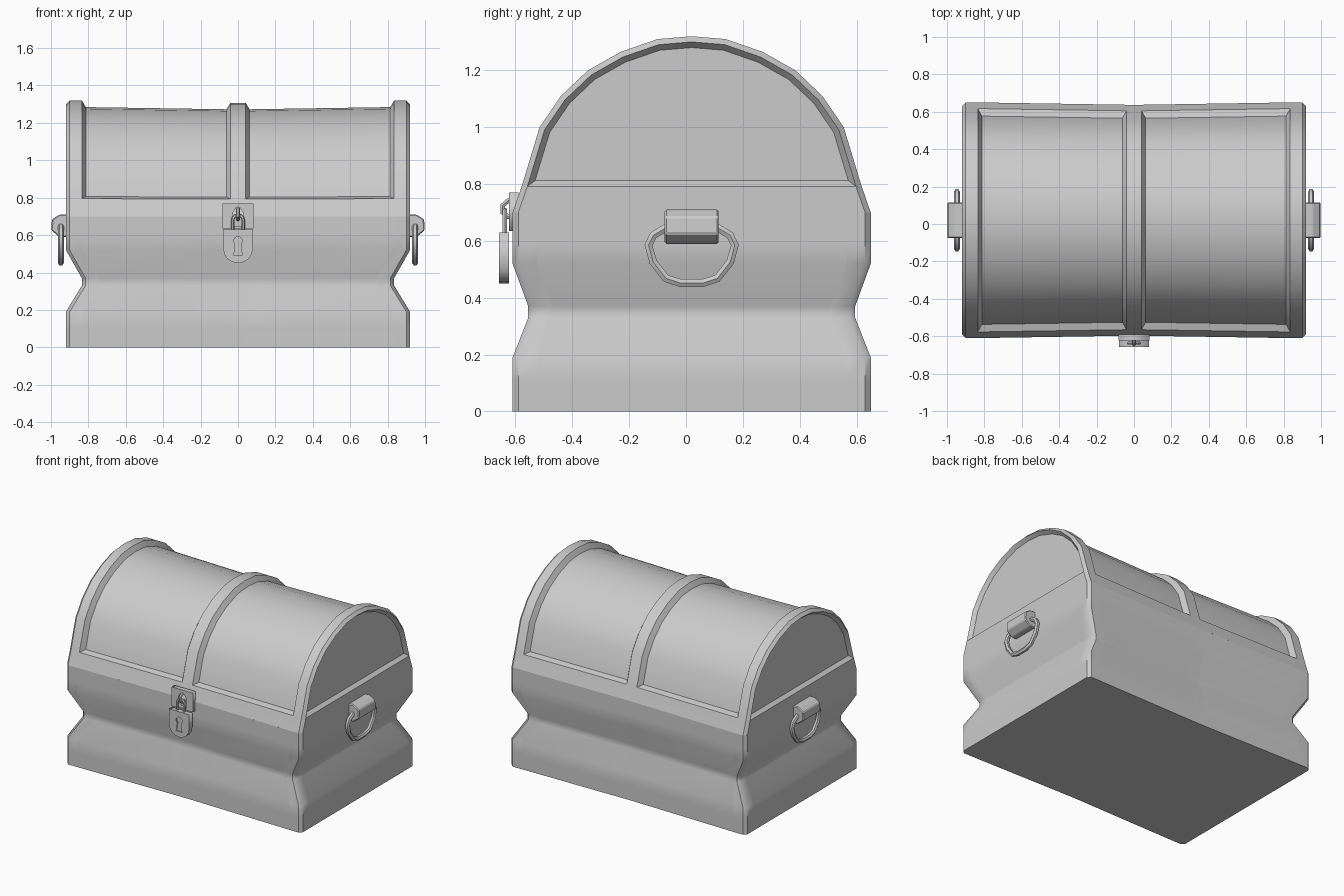
import bpy, bmesh
from math import sin, cos, pi, radians

if "Cube" in bpy.data.objects:
    bpy.data.objects.remove(bpy.data.objects["Cube"])

CY = 0.02      # chest centre line in y
PINCH = 0.98   # slight narrowing at the middle strap


def activate(ob):
    bpy.ops.object.select_all(action='DESELECT')
    ob.select_set(True)
    bpy.context.view_layer.objects.active = ob


def finish(name, bm, smooth=40):
    me = bpy.data.meshes.new(name)
    bm.to_mesh(me)
    bm.free()
    ob = bpy.data.objects.new(name, me)
    bpy.context.collection.objects.link(ob)
    activate(ob)
    if smooth:
        bpy.ops.object.shade_smooth_by_angle(angle=radians(smooth))
    return ob


def recess(bm, faces, width, depth):
    bmesh.ops.inset_region(bm, faces=faces, thickness=width, depth=-depth,
                           use_even_offset=True, use_boundary=True)


def curve_object(name, splines, dims, cyclic=True, **settings):
    cu = bpy.data.curves.new(name, 'CURVE')
    cu.dimensions = dims
    for k, v in settings.items():
        setattr(cu, k, v)
    for pts in splines:
        sp = cu.splines.new('POLY')
        sp.points.add(len(pts) - 1)
        for p, co in zip(sp.points, pts):
            p.co = (*co, 1) if len(co) == 3 else (*co, 0, 1)
        sp.use_cyclic_u = cyclic
    ob = bpy.data.objects.new(name, cu)
    bpy.context.collection.objects.link(ob)
    return ob


def to_mesh(ob):
    activate(ob)
    bpy.ops.object.convert(target='MESH')


def tube(name, pts, r, cyclic=True):
    ob = curve_object(name, [pts], '3D', cyclic, bevel_depth=r,
                      bevel_resolution=1, use_fill_caps=True)
    to_mesh(ob)
    bpy.ops.object.shade_smooth_by_angle(angle=radians(50))


def plate(name, outlines, y0, y1):
    # flat xz outline (with optional holes) between two y values
    ob = curve_object(name, outlines, '2D', fill_mode='BOTH', extrude=(y1 - y0) / 2)
    ob.rotation_euler.x = pi / 2
    ob.location.y = (y0 + y1) / 2
    to_mesh(ob)


# Base: waisted loft with framed, recessed panels
bm = bmesh.new()
levels = [(0, 0), (0.105, 0), (0.19, 0), (0.33, 1), (0.37, 1), (0.52, 0), (0.60, 0), (0.70, 0)]
rings = []
for z, t in levels:
    hx, hy = 0.92 - 0.085 * t, 0.63 - 0.055 * t
    xs = [-(hx - 0.02), -(hx - 0.09), -0.045, 0.045, hx - 0.09, hx - 0.02]
    ys = [-(hy - 0.02), -(hy - 0.085), hy - 0.085, hy - 0.02]
    front = [(x, -hy * (PINCH if abs(x) < 0.1 else 1)) for x in xs]
    half = front + [(hx, y) for y in ys]
    ring = half + [(-x, -y) for x, y in half]
    rings.append([bm.verts.new((x, y + CY, z)) for x, y in ring])
panels = []
n = len(rings[0])
for r in range(len(rings) - 1):
    for c in range(n):
        d = (c + 1) % n
        f = bm.faces.new((rings[r][c], rings[r][d], rings[r + 1][d], rings[r + 1][c]))
        if c in (1, 3, 7, 11, 13, 17) and 1 <= r <= 5:
            panels.append(f)
bm.faces.new(rings[0][::-1])
recess(bm, panels, 0.022, 0.035)
finish("chest_base", bm)

# Lid: barrel loft with raised straps and recessed panels
bm = bmesh.new()
side = [(0.63, 0.70), (0.597, 0.795), (0.535, 1.0), (0.46, 1.11), (0.365, 1.2),
        (0.25, 1.265), (0.12, 1.31)]
profile = [(-y, z) for y, z in side] + [(0, 1.32)] + side[::-1]
cols = []
for x, s in [(-0.92, 0.968), (-0.90, 1), (-0.835, 1), (-0.04, PINCH),
             (0.04, PINCH), (0.835, 1), (0.90, 1), (0.92, 0.968)]:
    cols.append([bm.verts.new((x, CY + y * s, 0.7 + (z - 0.7) * s)) for y, z in profile])
panels = []
for c in range(len(cols) - 1):
    for r in range(len(profile) - 1):
        f = bm.faces.new((cols[c][r], cols[c + 1][r], cols[c + 1][r + 1], cols[c][r + 1]))
        if c in (2, 4) and 1 <= r <= len(profile) - 3:
            panels.append(f)
ends = []
for col, step in ((cols[0], -1), (cols[-1], 1)):
    bm.faces.new([col[0], col[-1], col[-2], col[1]][::step])
    ends.append(bm.faces.new(col[1:-1][::-step]))
bmesh.ops.recalc_face_normals(bm, faces=bm.faces)
recess(bm, panels, 0.022, 0.035)
recess(bm, ends, 0.02, 0.025)
finish("chest_lid", bm)

# Side handles: faceted bracket and hanging ring
bracket = [(0.89, 0.71), (0.955, 0.71), (0.995, 0.685), (0.998, 0.625), (0.955, 0.59), (0.89, 0.59)]
ring = [(0.085, 0.65), (0.135, 0.62), (0.152, 0.585), (0.135, 0.525), (0.09, 0.468), (0.04, 0.452)]
for sx, tag in ((1, "right"), (-1, "left")):
    bm = bmesh.new()
    f = bm.faces.new([bm.verts.new((sx * x, CY - 0.095, z)) for x, z in bracket])
    ext = bmesh.ops.extrude_face_region(bm, geom=[f])
    bmesh.ops.translate(bm, vec=(0, 0.19, 0),
                        verts=[v for v in ext["geom"] if isinstance(v, bmesh.types.BMVert)])
    bmesh.ops.recalc_face_normals(bm, faces=bm.faces)
    bmesh.ops.bevel(bm, geom=bm.edges[:], offset=0.006, segments=1, affect='EDGES')
    finish("handle_bracket_" + tag, bm, 0)
    path = [(y, z) for y, z in ring] + [(-y, z) for y, z in ring[::-1]]
    tube("handle_ring_" + tag, [(sx * 0.947, CY + y, z) for y, z in path], 0.016)

# Hasp plate with an arched slot, staple loop
slot = [(-0.028, 0.645), (0.028, 0.645), (0.028, 0.72), (0.012, 0.745), (-0.012, 0.745), (-0.028, 0.72)]
square = [(-0.083, 0.635), (0.083, 0.635), (0.083, 0.77), (-0.083, 0.77)]
plate("hasp_plate", [square, slot], -0.622, -0.59)
tube("staple", [(0, -0.59, 0.745), (0, -0.625, 0.742), (0, -0.645, 0.725),
                (0, -0.645, 0.70), (0, -0.625, 0.685), (0, -0.59, 0.685)], 0.01, False)

# Padlock: shield body, keyhole face and shackle
shield = [(-0.08, 0.63), (-0.08, 0.535)] + \
         [(0.08 * cos(a), 0.53 + 0.08 * sin(a)) for a in [pi + pi * i / 8 for i in range(1, 8)]] + \
         [(0.08, 0.535), (0.08, 0.63)]
keyhole = [(0.024 * cos(a), 0.568 + 0.024 * sin(a)) for a in [radians(-50 + 280 * i / 8) for i in range(9)]]
keyhole += [(-0.022, 0.49), (0.022, 0.49)]
plate("padlock_body", [shield], -0.648, -0.622)
plate("padlock_face", [shield, keyhole], -0.658, -0.648)
arch = [(0.028 * cos(pi * i / 6), -0.637, 0.68 + 0.028 * sin(pi * i / 6)) for i in range(7)]
tube("padlock_shackle", [(0.028, -0.637, 0.62)] + arch + [(-0.028, -0.637, 0.62)], 0.009, False)
